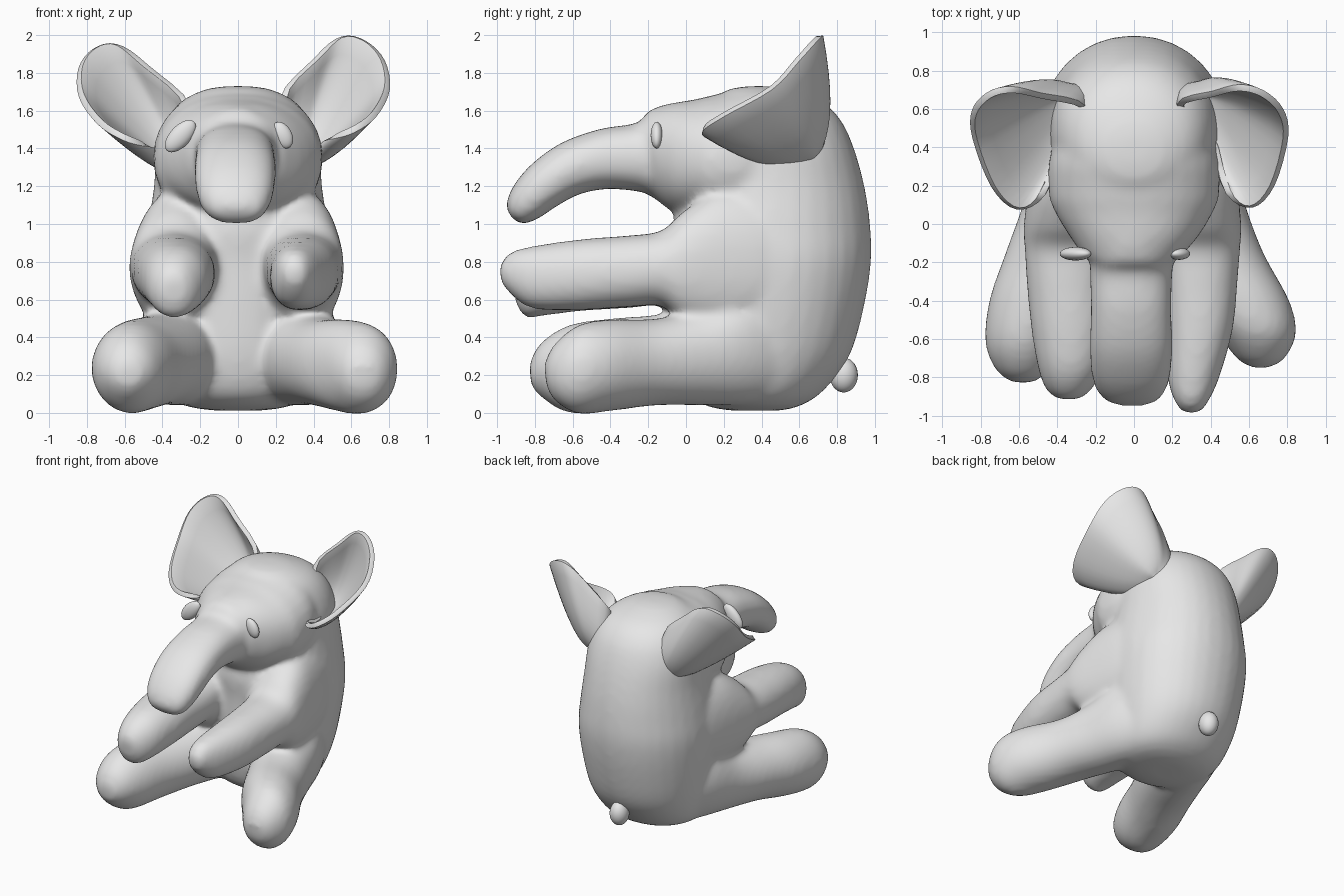
import bpy, bmesh, math
from mathutils import Vector

grey = bpy.data.materials.new("plush_grey")
grey.diffuse_color = (0.8, 0.8, 0.8, 1)


def make_object(name, bm):
    bmesh.ops.recalc_face_normals(bm, faces=bm.faces)
    for f in bm.faces:
        f.smooth = True
    me = bpy.data.meshes.new(name)
    bm.to_mesh(me)
    bm.free()
    me.materials.append(grey)
    ob = bpy.data.objects.new(name, me)
    bpy.context.collection.objects.link(ob)
    return ob


def spline(rows, steps, closed=False):
    """Catmull-Rom interpolation through rows of numbers."""
    n, out = len(rows), []
    for i in range(n if closed else n - 1):
        if closed:
            p = [rows[(i + k) % n] for k in (-1, 0, 1, 2)]
        else:
            p = [rows[min(max(i + k, 0), n - 1)] for k in (-1, 0, 1, 2)]
        for s in range(steps):
            t = s / steps
            out.append([0.5 * (2 * b + (c - a) * t + (2 * a - 5 * b + 4 * c - d) * t ** 2
                               + (3 * b - a - 3 * c + d) * t ** 3) for a, b, c, d in zip(*p)])
    if not closed:
        out.append(list(rows[-1]))
    return out


def loft(bm, rows, power=2.1, sides=32):
    """Closed tube; each row is x centre, first y z, second y z, half width."""
    rings = []
    for x, y1, z1, y2, z2, w in spline(rows, 4):
        mid = Vector((x, (y1 + y2) / 2, (z1 + z2) / 2))
        up = Vector((0, (y1 - y2) / 2, (z1 - z2) / 2))
        ring = []
        for i in range(sides):
            a = 2 * math.pi * i / sides
            c, s = math.cos(a), math.sin(a)
            c = math.copysign(abs(c) ** (2 / power), c)
            s = math.copysign(abs(s) ** (2 / power), s)
            ring.append(bm.verts.new(mid + up * s + Vector((w * c, 0, 0))))
        rings.append(ring)
    for r, q in zip(rings, rings[1:]):
        for i in range(sides):
            j = (i + 1) % sides
            bm.faces.new((r[i], r[j], q[j], q[i]))
    bm.faces.new(rings[0])
    bm.faces.new(rings[-1])


body = bmesh.new()

# torso, rising from the seat to the crown
torso = [(0.012, 0.24, 0.5, 0.12), (0.04, 0.1, 0.61, 0.29), (0.12, 0.0, 0.73, 0.39),
         (0.3, -0.05, 0.865, 0.445), (0.55, -0.06, 0.94, 0.48), (0.8, -0.06, 0.98, 0.495),
         (1.0, -0.07, 0.975, 0.475), (1.2, 0.0, 0.945, 0.445), (1.4, 0.05, 0.89, 0.43),
         (1.55, 0.1, 0.82, 0.38), (1.65, 0.14, 0.715, 0.3), (1.71, 0.22, 0.56, 0.18),
         (1.73, 0.32, 0.45, 0.07)]
loft(body, [(0, f, z, b, z, w) for z, f, b, w in torso])

# head running forward into the trunk
loft(body, [(0, 0.6, 1.5, 0.6, 1.2, 0.2), (0, 0.4, 1.72, 0.4, 1.0, 0.42),
            (0, 0.18, 1.69, 0.15, 1.0, 0.445), (0, 0.05, 1.66, 0.05, 1.04, 0.405),
            (0, -0.07, 1.64, -0.06, 1.06, 0.335), (-0.01, -0.19, 1.6, -0.16, 1.13, 0.25)],
     power=2.15)
loft(body, [(-0.01, 0.1, 1.62, 0.1, 1.2, 0.15), (-0.01, -0.04, 1.645, -0.04, 1.12, 0.2),
            (-0.01, -0.19, 1.605, -0.17, 1.14, 0.215), (-0.015, -0.26, 1.535, -0.24, 1.17, 0.215),
            (-0.015, -0.45, 1.505, -0.42, 1.185, 0.21), (-0.015, -0.66, 1.43, -0.57, 1.155, 0.215),
            (-0.015, -0.82, 1.315, -0.69, 1.09, 0.21), (-0.015, -0.915, 1.2, -0.78, 1.03, 0.185),
            (-0.01, -0.95, 1.11, -0.86, 1.0, 0.135), (0.0, -0.94, 1.055, -0.91, 1.02, 0.06)],
     power=2.35)

# arms, flowing from broad shoulders
loft(body, [(0.26, 0.58, 1.12, 0.58, 0.45, 0.19), (0.29, 0.4, 1.17, 0.4, 0.42, 0.215),
            (0.31, 0.18, 1.18, 0.18, 0.4, 0.23),
            (0.34, -0.01, 1.07, -0.01, 0.47, 0.22), (0.345, -0.13, 0.965, -0.13, 0.565, 0.208),
            (0.345, -0.3, 0.94, -0.3, 0.56, 0.195), (0.34, -0.55, 0.92, -0.55, 0.545, 0.175),
            (0.31, -0.8, 0.885, -0.8, 0.55, 0.135), (0.3, -0.93, 0.85, -0.91, 0.61, 0.09),
            (0.3, -0.99, 0.78, -0.98, 0.69, 0.045)], power=2.2)
loft(body, [(-0.26, 0.58, 1.12, 0.58, 0.45, 0.19), (-0.29, 0.4, 1.17, 0.4, 0.42, 0.215),
            (-0.31, 0.18, 1.18, 0.18, 0.4, 0.24),
            (-0.34, -0.01, 1.07, -0.01, 0.47, 0.235), (-0.34, -0.13, 0.965, -0.13, 0.565, 0.23),
            (-0.34, -0.3, 0.94, -0.3, 0.555, 0.22), (-0.33, -0.55, 0.915, -0.55, 0.54, 0.205),
            (-0.33, -0.75, 0.875, -0.75, 0.515, 0.17), (-0.34, -0.87, 0.8, -0.85, 0.505, 0.12),
            (-0.34, -0.92, 0.72, -0.9, 0.58, 0.06)], power=2.1)

# legs, splayed outward from the hips
loft(body, [(0.2, 0.6, 0.62, 0.6, 0.1, 0.18), (0.26, 0.35, 0.7, 0.35, 0.045, 0.245),
            (0.33, 0.1, 0.57, 0.1, 0.04, 0.25),
            (0.43, -0.15, 0.5, -0.15, 0.04, 0.245), (0.56, -0.4, 0.495, -0.4, 0.01, 0.25),
            (0.64, -0.57, 0.465, -0.57, -0.005, 0.205), (0.66, -0.7, 0.36, -0.69, 0.06, 0.13),
            (0.66, -0.75, 0.26, -0.74, 0.14, 0.06)])
loft(body, [(-0.2, 0.6, 0.62, 0.6, 0.1, 0.18), (-0.26, 0.35, 0.7, 0.35, 0.045, 0.245),
            (-0.33, 0.1, 0.57, 0.1, 0.04, 0.25),
            (-0.42, -0.15, 0.52, -0.15, 0.04, 0.25), (-0.52, -0.4, 0.5, -0.4, 0.01, 0.235),
            (-0.57, -0.62, 0.465, -0.62, 0.0, 0.205), (-0.58, -0.77, 0.37, -0.75, 0.07, 0.14),
            (-0.58, -0.83, 0.26, -0.82, 0.14, 0.06)], power=1.95)

# fuse the stuffed parts into one soft skin
skin = make_object("plush_body", body)
fuse = skin.modifiers.new("fuse", 'REMESH')
fuse.mode = 'VOXEL'
fuse.voxel_size = 0.022
fuse.use_smooth_shade = True
soften = skin.modifiers.new("soften", 'SMOOTH')
soften.factor = 0.5
soften.iterations = 11

# cupped ears: a shallow cone-like bowl behind a curved rim
rim_points = [(0.4, 0.46, 1.4), (0.49, 0.17, 1.455), (0.61, 0.09, 1.5), (0.72, 0.2, 1.58),
              (0.79, 0.45, 1.72), (0.765, 0.59, 1.87), (0.67, 0.68, 1.97), (0.55, 0.71, 1.99),
              (0.42, 0.68, 1.88), (0.24, 0.62, 1.66)]


def ear(name, place):
    bm = bmesh.new()
    rim = [Vector(p) for p in spline(rim_points, 4, closed=True)]
    mid = sum(rim, Vector()) / len(rim)
    depth = Vector((0.37, 0.67, 1.36)) - mid
    levels = 10
    rings = []
    for k in range(1, levels + 1):
        t = k / levels
        rings.append([bm.verts.new(place(mid + (p - mid) * t + depth * (1 - t ** 2.1)))
                      for p in rim])
    pole = bm.verts.new(place(mid + depth))
    n = len(rim)
    for i in range(n):
        j = (i + 1) % n
        bm.faces.new((pole, rings[0][i], rings[0][j]))
        for r, q in zip(rings, rings[1:]):
            bm.faces.new((r[i], q[i], q[j], r[j]))
    ob = make_object(name, bm)
    thick = ob.modifiers.new("thickness", 'SOLIDIFY')
    thick.thickness = 0.035
    thick.offset = 0
    rnd = ob.modifiers.new("round_rim", 'BEVEL')
    rnd.width = 0.012
    rnd.segments = 2
    rnd.angle_limit = math.radians(50)


ear("right_ear", lambda p: p)
ear("left_ear", lambda p: Vector((-p.x - 0.015 - 0.2 * (p.z - 1.6), p.y - 0.01, p.z - 0.04)))


# eyes and tail knob
def pebble(name, centre, size, tilt=0):
    bm = bmesh.new()
    bmesh.ops.create_uvsphere(bm, u_segments=24, v_segments=14, radius=1)
    ob = make_object(name, bm)
    ob.location, ob.scale = centre, size
    ob.rotation_euler = (0, tilt, 0)


pebble("right_eye", (0.235, -0.155, 1.47), (0.05, 0.032, 0.075), -0.5)
pebble("left_eye", (-0.305, -0.155, 1.465), (0.055, 0.035, 0.105), 0.75)
pebble("tail", (0.0, 0.835, 0.2), (0.07, 0.075, 0.092), 0)
